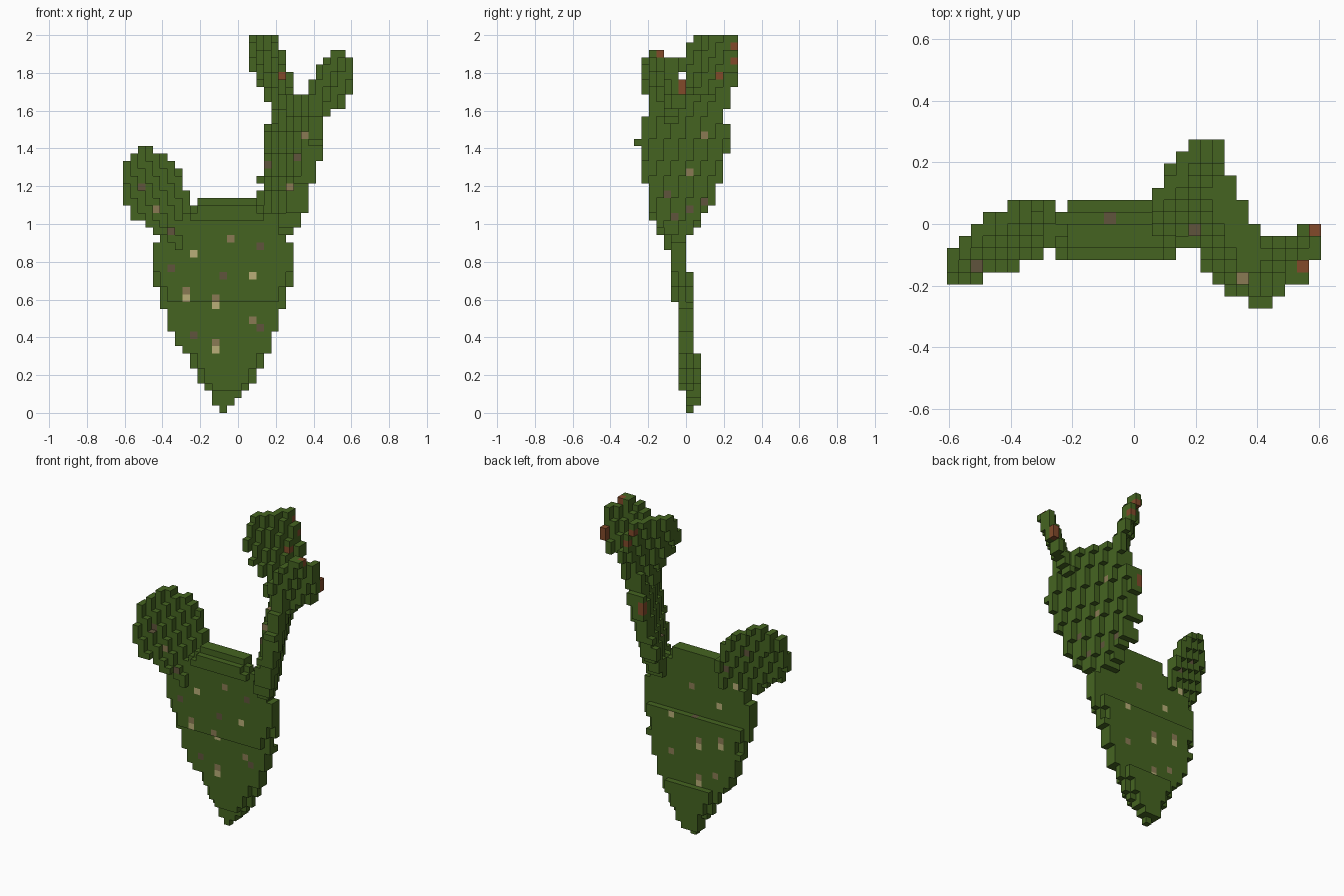
import bpy
import bmesh
from mathutils import Vector

if "Cube" in bpy.data.objects:
    bpy.data.objects.remove(bpy.data.objects["Cube"], do_unlink=True)

V = 2 / 51                      # block size; grid is 31 x 14 x 51 blocks
DIRS = [(1, 0, 0), (-1, 0, 0), (0, 1, 0), (0, -1, 0), (0, 0, 1), (0, 0, -1)]


# ---- materials
def srgb(*c):
    return [(v / 255 / 12.92 if v < 11 else ((v / 255 + .055) / 1.055) ** 2.4) for v in c] + [1]


MATS = []
for name, col in (("cactus green", srgb(69, 100, 33)), ("pale spine", srgb(186, 175, 120)),
                  ("tan spine", srgb(138, 122, 84)), ("brown spine", srgb(96, 84, 60)),
                  ("rust bud", srgb(130, 74, 42))):
    m = bpy.data.materials.new(name)
    m.use_nodes = True
    m.diffuse_color = col
    m.node_tree.nodes["Principled BSDF"].inputs["Base Color"].default_value = col
    MATS.append(m)
BUD = 4


# ---- outline helper: (first row, low, high) holds until the next entry
def rows(profile, end):
    stops = [p[0] for p in profile[1:]] + [end]
    for (k0, lo, hi), k1 in zip(profile, stops):
        for k in range(k0, k1):
            yield k, lo, hi


owner = {}                      # block -> part name


def add(part, cell):
    i, j, k = cell
    if 0 <= i < 31 and 0 <= j < 14 and 0 <= k < 51:
        owner.setdefault(cell, part)


# ---- main pad: flat slab leaning forward in steps, overlapping layers one block narrower
main = [(0, 13, 13), (1, 12, 14), (2, 12, 15), (3, 11, 16), (4, 10, 17), (6, 9, 18), (8, 8, 19),
        (9, 7, 19), (11, 6, 20), (14, 5, 21), (17, 4, 22), (23, 5, 21), (25, 6, 20), (26, 8, 19),
        (27, 9, 18), (28, 10, 17)]
depth = {k: (a, b) for k, a, b in rows([(0, 7, 7), (1, 7, 8), (3, 6, 8), (8, 6, 7), (15, 5, 7),
                                        (19, 5, 6), (26, 4, 6), (28, 5, 6)], 29)}
for k, lo, hi in rows(main, 29):
    front, back = depth[k]
    for j in range(front, back + 1):
        inset = 1 if back - front == 2 and j != front + 1 else 0
        for i in range(lo + inset, hi + 1 - inset):
            add("main_pad", (i, j, k))


# ---- tilted pads: outline seen along one axis, thickness about a slanted plane
def tilted_pad(part, profile, end, plane, half, axis):
    for k, lo, hi in rows(profile, end):
        for a in range(lo, hi + 1):
            c = plane(a, k)
            for b in range(32):
                if abs(b - c) <= half:
                    add(part, (a, b, k) if axis == 'y' else (b, a, k))


tilted_pad("right_arm_pad",
           [(22, 5, 6), (24, 4, 7), (25, 3, 8), (27, 2, 9), (28, 2, 10), (31, 1, 11), (35, 1, 12),
            (36, 0, 12), (37, 1, 12), (39, 1, 11), (40, 2, 11), (42, 3, 10)], 43,
           lambda j, k: 22.6 + .19 * (k - 36) - .5 * (j - 6), 1.3, 'x')
tilted_pad("left_arm_pad",
           [(22, 7, 7), (23, 6, 8), (24, 4, 8), (25, 3, 8), (26, 1, 8), (28, 0, 8), (30, 0, 7),
            (33, 0, 6), (34, 1, 5), (35, 2, 3)], 36,
           lambda i, k: 3.8 + .65 * i + .35 * (k - 33), .9, 'y')
tilted_pad("front_tip_pad",
           [(39, 25, 26), (40, 25, 27), (41, 25, 29), (43, 25, 30), (45, 26, 30), (47, 27, 30),
            (48, 28, 29)], 49,
           lambda i, k: 2.5 + .8 * (i - 28.5) - .4 * (k - 48), 1.0, 'y')
tilted_pad("back_tip_pad",
           [(39, 20, 22), (42, 19, 22), (44, 18, 22), (46, 17, 21), (49, 17, 20)], 51,
           lambda i, k: 10.45 + 1.3 * (i - 18.5) + .46 * (k - 50), 1.2, 'y')

# ---- spines and buds: (two grid coordinates, material) on the outermost block from one side
through_spots = [(9, 21, 1), (14, 23, 2), (17, 18, 1), (8, 15, 1), (8, 16, 2), (12, 14, 1),
                 (12, 15, 2), (17, 12, 2), (12, 8, 1), (12, 9, 2)]
front_spots = [(2, 30, 3), (4, 27, 2), (6, 24, 3), (18, 22, 3), (6, 19, 3), (13, 18, 3),
               (9, 10, 3), (18, 11, 3), (24, 37, 2), (23, 34, 3), (19, 33, 3), (22, 30, 2)]
back_spots = [(9, 10, 2), (6, 25, 1), (4, 31, 3), (7, 28, 3), (19, 36, 4), (19, 37, 4)]
side_spots = [(3, 48, 4), (6, 43, 4), (6, 44, 4), (13, 49, 4), (13, 47, 4), (11, 45, 4), (9, 37, 2),
              (7, 32, 2), (9, 28, 3), (7, 27, 3), (5, 26, 3), (4, 29, 3)]
top_spots = [(24, 2, 2), (2, 3, 3), (13, 7, 3), (20, 6, 3)]
paint = {}


def mark(spots, axis, sign):
    for a, b, mat in spots:
        p, q = [n for n in range(3) if n != axis]
        hits = [c for c in owner if c[p] == a and c[q] == b]
        if hits:
            cell = max(hits, key=lambda c: c[axis] * sign)
            facing = tuple(sign if n == axis else 0 for n in range(3))
            # buds colour their whole block, spines only the face
            for d in DIRS if mat == BUD else [facing]:
                paint[cell, d] = mat


mark(through_spots + front_spots, 1, -1)
mark(through_spots + back_spots, 1, 1)
mark(side_spots, 0, 1)
mark(top_spots, 2, 1)

# ---- skin each part with the outward faces of its blocks
for part in sorted(set(owner.values())):
    bm = bmesh.new()
    corners = {}

    def vert(p):
        key = tuple(round(n) for n in p)
        if key not in corners:
            corners[key] = bm.verts.new(((key[0] - 15.5) * V, (key[1] - 7) * V, key[2] * V))
        return corners[key]

    for cell, name in owner.items():
        if name != part:
            continue
        for d in DIRS:
            if tuple(c + n for c, n in zip(cell, d)) in owner:
                continue
            n = Vector(d)
            u = Vector([abs(x) for x in (d[1], d[2], d[0])])
            w = n.cross(u)
            mid = Vector(cell) + Vector((.5, .5, .5)) + n / 2
            f = bm.faces.new([vert(mid + (u * s + w * t) / 2)
                              for s, t in ((-1, -1), (1, -1), (1, 1), (-1, 1))])
            f.material_index = paint.get((cell, d), 0)
    me = bpy.data.meshes.new(part)
    bm.to_mesh(me)
    bm.free()
    for m in MATS:
        me.materials.append(m)
    bpy.context.scene.collection.objects.link(bpy.data.objects.new(part, me))
